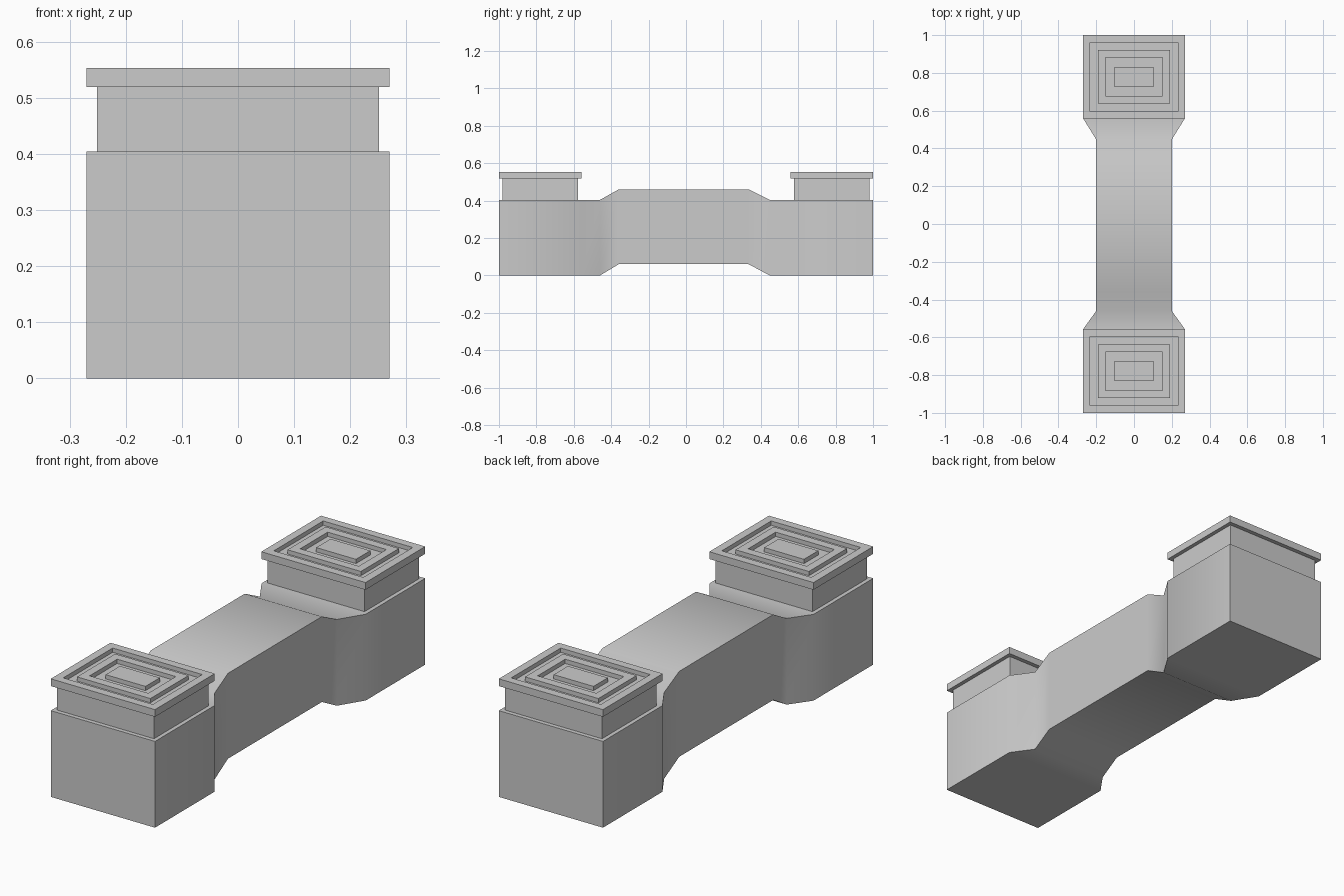
import bpy, bmesh, math

if "Cube" in bpy.data.objects:
    bpy.data.objects.remove(bpy.data.objects["Cube"])


def loft(name, rings):
    """Bridge a chain of four-point rings and close both ends."""
    bm = bmesh.new()
    loops = [[bm.verts.new(p) for p in ring] for ring in rings]
    for a, b in zip(loops, loops[1:]):
        for i in range(4):
            j = (i + 1) % 4
            bm.faces.new((a[i], a[j], b[j], b[i]))
    bm.faces.new(loops[0][::-1])
    bm.faces.new(loops[-1])
    bmesh.ops.recalc_face_normals(bm, faces=bm.faces)
    mesh = bpy.data.meshes.new(name)
    bm.to_mesh(mesh)
    bm.free()
    obj = bpy.data.objects.new(name, mesh)
    bpy.context.collection.objects.link(obj)
    return obj


def section(y, w, z0, z1):
    return [(-w, y, z0), (w, y, z0), (w, y, z1), (-w, y, z1)]


def plate(cy, hx, hy, z):
    return [(-hx, cy - hy, z), (hx, cy - hy, z), (hx, cy + hy, z), (-hx, cy + hy, z)]


# Beam body: wide end blocks, tapered shoulders, raised middle span
body = loft("beam_body", [section(*s) for s in (
    (-1.0, 0.27, 0, 0.404), (-0.558, 0.27, 0, 0.404),
    (-0.46, 0.20, 0, 0.404), (-0.36, 0.20, 0.06, 0.46),
    (0.335, 0.20, 0.06, 0.46), (0.447, 0.20, 0, 0.404),
    (0.56, 0.27, 0, 0.404), (1.0, 0.27, 0, 0.404))])
bpy.context.view_layer.objects.active = body
body.select_set(True)
bpy.ops.object.shade_smooth_by_angle(angle=math.radians(45))

# Neck and stepped cap on each end
TOP, LOW = 0.553, 0.533
for side, cy in (("front", -0.779), ("back", 0.779)):
    loft(side + "_neck", [plate(cy, 0.251, 0.201, z) for z in (0.404, 0.519)])
    loft(side + "_cap", [plate(cy, *s) for s in (
        (0.27, 0.221, 0.519), (0.27, 0.221, TOP),
        (0.232, 0.183, TOP), (0.232, 0.183, LOW),
        (0.19, 0.141, LOW), (0.19, 0.141, TOP),
        (0.152, 0.102, TOP), (0.152, 0.102, LOW),
        (0.103, 0.053, LOW), (0.103, 0.053, TOP))])
